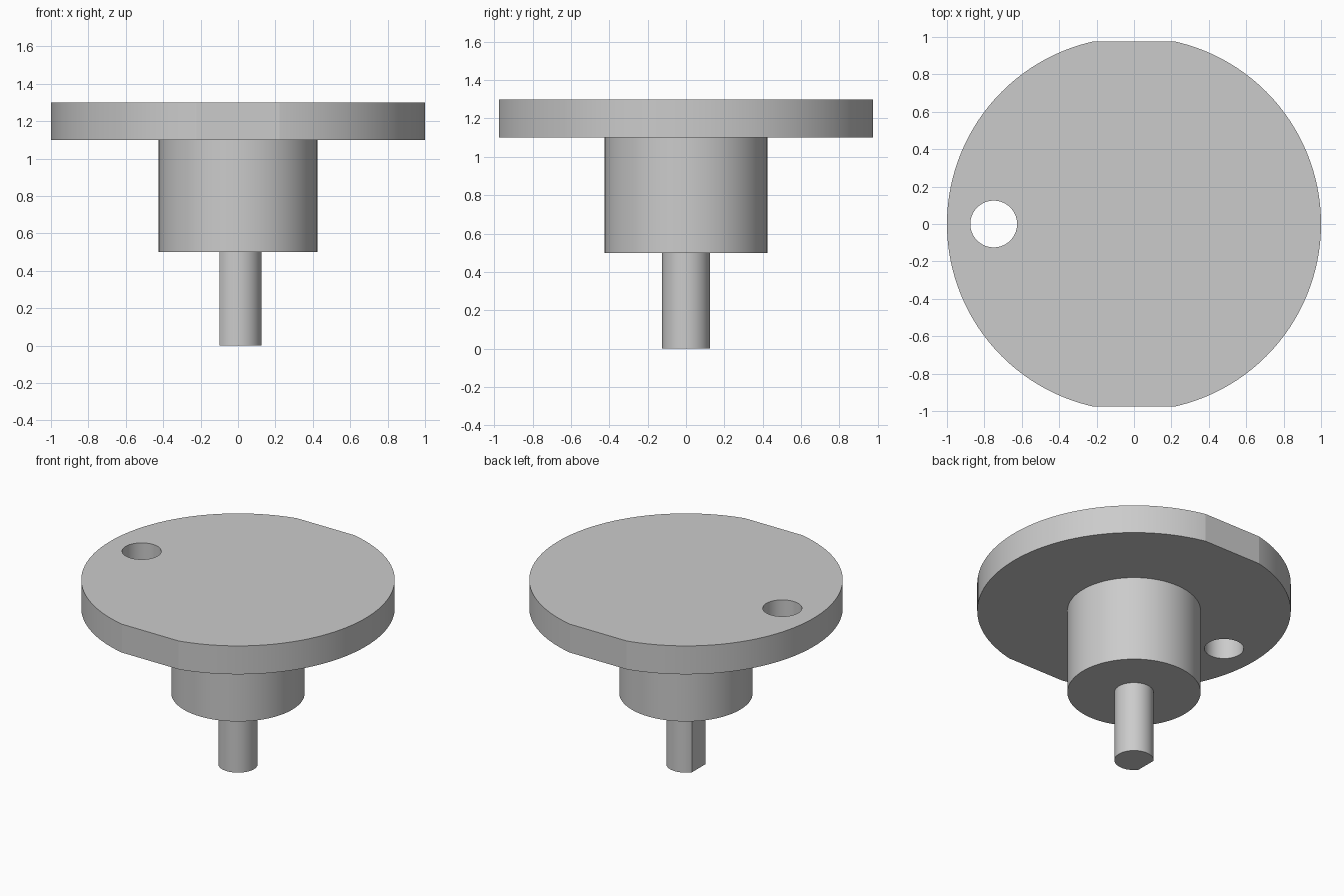
import bpy
import bmesh
import math
from mathutils import Vector

cube = bpy.data.objects.get("Cube")
if cube:
    bpy.data.objects.remove(cube, do_unlink=True)

# Single plain grey for the whole part
grey = bpy.data.materials.new("plain grey")
grey.use_nodes = True
colour = (0.6, 0.6, 0.6, 1)
grey.diffuse_color = colour
grey.node_tree.nodes["Principled BSDF"].inputs["Base Color"].default_value = colour


def cylinder(name, radius, bottom, top, sides, flats=(), centre=(0, 0)):
    """Upright cylinder, trimmed by flats given as (outward normal, distance)."""
    bm = bmesh.new()
    bmesh.ops.create_cone(bm, cap_ends=True, segments=sides, radius1=radius,
                          radius2=radius, depth=top - bottom)
    bmesh.ops.translate(bm, verts=bm.verts,
                        vec=(centre[0], centre[1], (top + bottom) / 2))
    for normal, distance in flats:
        n = Vector(normal)
        geom = bm.verts[:] + bm.edges[:] + bm.faces[:]
        cut = bmesh.ops.bisect_plane(bm, geom=geom, plane_co=n * distance,
                                     plane_no=n, clear_outer=True)
        rim = [e for e in cut["geom_cut"] if isinstance(e, bmesh.types.BMEdge)]
        bmesh.ops.holes_fill(bm, edges=rim, sides=0)
    bmesh.ops.recalc_face_normals(bm, faces=bm.faces)
    mesh = bpy.data.meshes.new(name)
    bm.to_mesh(mesh)
    bm.free()
    mesh.materials.append(grey)
    obj = bpy.data.objects.new(name, mesh)
    bpy.context.collection.objects.link(obj)
    return obj


def activate(obj):
    bpy.ops.object.select_all(action="DESELECT")
    obj.select_set(True)
    bpy.context.view_layer.objects.active = obj


# D-shaped shaft, round hub and disc with two opposite flats
shaft = cylinder("shaft", 0.125, 0, 0.5, 64, [((-1, 0, 0), 0.1)])
hub = cylinder("hub", 0.425, 0.5, 1.1, 96)
disc = cylinder("disc", 1, 1.1, 1.3, 128,
                [((0, -1, 0), 0.975), ((0, 1, 0), 0.975)])

# Off-centre hole through the disc
cutter = cylinder("hole_cutter", 0.125, 1, 1.4, 64, centre=(-0.75, 0))
cutter.hide_render = True
hole = disc.modifiers.new("hole", "BOOLEAN")
hole.operation = "DIFFERENCE"
hole.solver = "EXACT"
hole.object = cutter
activate(disc)
bpy.ops.object.modifier_apply(modifier=hole.name)
bpy.data.objects.remove(cutter, do_unlink=True)

# Smooth round walls with crisp rims and flats
for part in (shaft, hub, disc):
    activate(part)
    bpy.ops.object.shade_smooth_by_angle(angle=math.radians(8))
